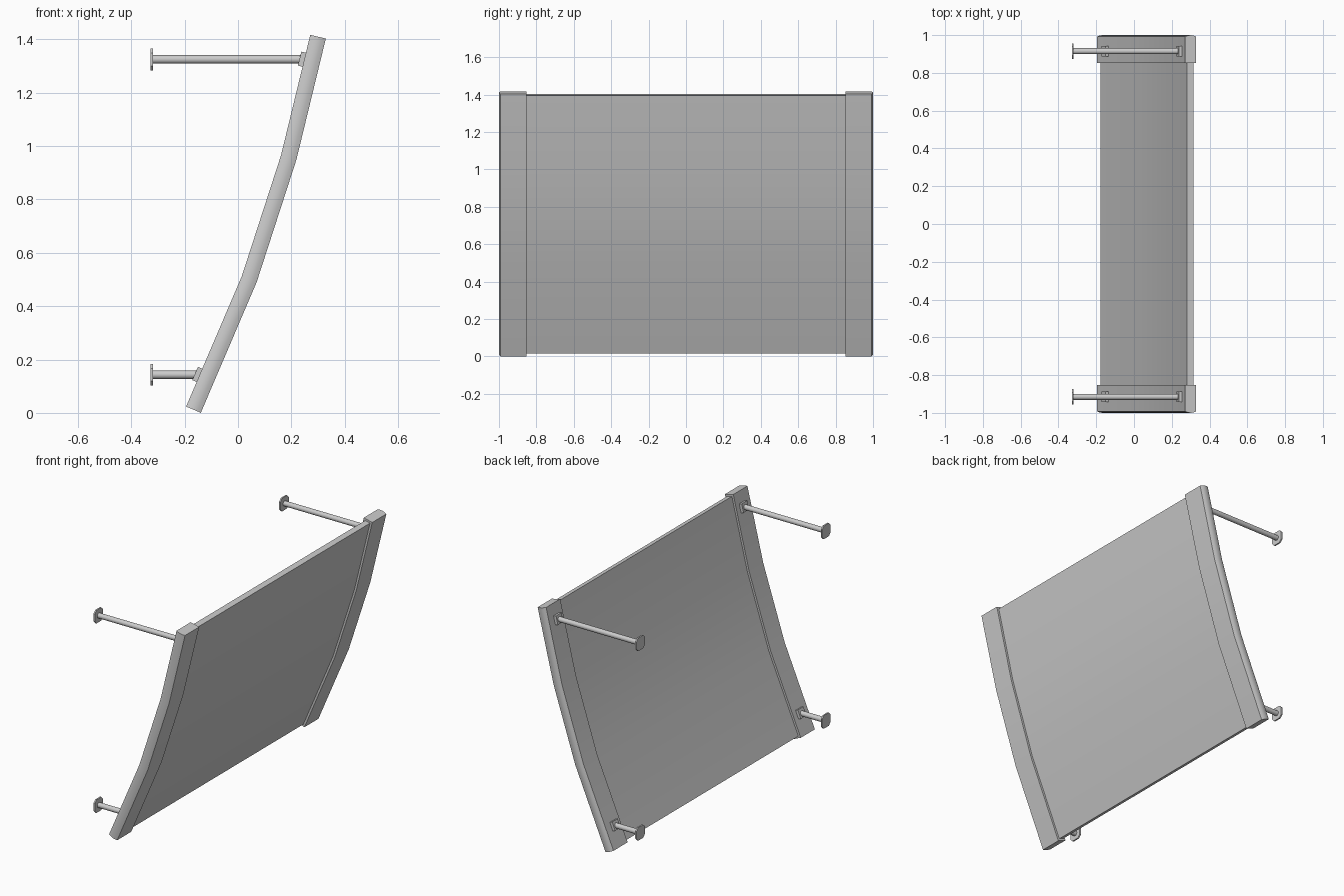
import bpy, bmesh, math
from mathutils import Vector, Matrix

if "Cube" in bpy.data.objects:
    bpy.data.objects.remove(bpy.data.objects["Cube"])

# centre line of the bowed screen in the x/z plane
PATH = [Vector(p) for p in [(-0.167, 0.012), (0.042, 0.501), (0.190, 0.957), (0.300, 1.410)]]


def frames(trim=0.0):
    """Points along the path with mitred normals pointing to the back (-x)."""
    pts = [p.copy() for p in PATH]
    dirs = [(b - a).normalized() for a, b in zip(pts, pts[1:])]
    pts[0] += dirs[0] * trim
    pts[-1] -= dirs[-1] * trim
    out = []
    for i, p in enumerate(pts):
        d0, d1 = dirs[max(i - 1, 0)], dirs[min(i, len(dirs) - 1)]
        t = (d0 + d1).normalized()
        out.append((p, Vector((-t.y, t.x)) / t.dot(d0)))
    return out


def finish(name, bm):
    bmesh.ops.recalc_face_normals(bm, faces=bm.faces)
    me = bpy.data.meshes.new(name)
    bm.to_mesh(me)
    bm.free()
    ob = bpy.data.objects.new(name, me)
    bpy.context.collection.objects.link(ob)
    bpy.ops.object.select_all(action='DESELECT')
    ob.select_set(True)
    bpy.context.view_layer.objects.active = ob
    bpy.ops.object.shade_smooth_by_angle(angle=math.radians(35))
    return ob


def sweep(name, section, trim=0.0):
    """Sweep a (y, normal offset) cross-section along the path."""
    bm = bmesh.new()
    rings = [[bm.verts.new((p.x + n.x * o, y, p.y + n.y * o)) for y, o in section]
             for p, n in frames(trim)]
    k = len(section)
    for a, b in zip(rings, rings[1:]):
        for i in range(k):
            j = (i + 1) % k
            bm.faces.new((a[i], a[j], b[j], b[i]))
    bm.faces.new(rings[0])
    bm.faces.new(rings[-1])
    return finish(name, bm)


def back_point(z, seg):
    """Back surface x of the rail at height z, and the tilt of that segment."""
    a, b = PATH[seg], PATH[seg + 1]
    d = (b - a).normalized()
    q = a + Vector((-d.y, d.x)) * 0.03
    return q.x + (z - q.y) * d.x / d.y, math.atan2(d.x, d.y)


# thin curved panel between the rails
sweep("panel", [(-0.86, -0.017), (0.86, -0.017), (0.86, 0.017), (-0.86, 0.017)], 0.012)

for s, side in ((-1, "left"), (1, "right")):
    # thicker side rail with a faintly domed outer edge
    dome = [(s * (0.992 + 0.008 * (1 - t * t)), 0.03 * t) for t in (-1, -0.5, 0, 0.5, 1)]
    sweep(side + "_rail", [(s * 0.853, -0.03)] + dome + [(s * 0.853, 0.03)])

    y = s * 0.915
    for z, seg, level in ((0.143, 0, "lower"), (1.325, 2, "upper")):
        x, tilt = back_point(z, seg)
        tag = side + "_" + level

        # tilted mounting pad on the rail
        bm = bmesh.new()
        bmesh.ops.create_cube(bm, size=1, matrix=Matrix.Translation((x - 0.006, y, z))
                              @ Matrix.Rotation(tilt, 4, 'Y')
                              @ Matrix.Diagonal((0.024, 0.054, 0.054, 1)))
        finish(tag + "_pad", bm)

        # horizontal strut
        bm = bmesh.new()
        x0 = -0.322
        bmesh.ops.create_cone(bm, cap_ends=True, segments=16, radius1=0.016, radius2=0.016,
                              depth=x - x0, matrix=Matrix.Translation(((x + x0) / 2, y, z))
                              @ Matrix.Rotation(math.pi / 2, 4, 'Y'))
        finish(tag + "_strut", bm)

        # square wall plate with clipped corners
        bm = bmesh.new()
        h, c = 0.041, 0.024
        outline = [(h, -c), (h, c), (c, h), (-c, h), (-h, c), (-h, -c), (-c, -h), (c, -h)]
        face = bm.faces.new([bm.verts.new((-0.328, y + u, z + v)) for u, v in outline])
        ext = bmesh.ops.extrude_face_region(bm, geom=[face])
        verts = [g for g in ext["geom"] if isinstance(g, bmesh.types.BMVert)]
        bmesh.ops.translate(bm, vec=(0.009, 0, 0), verts=verts)
        if face.is_valid is False or len(bm.faces) < 10:
            bm.faces.new([v for v in bm.verts if v not in verts])
        finish(tag + "_wall_plate", bm)
